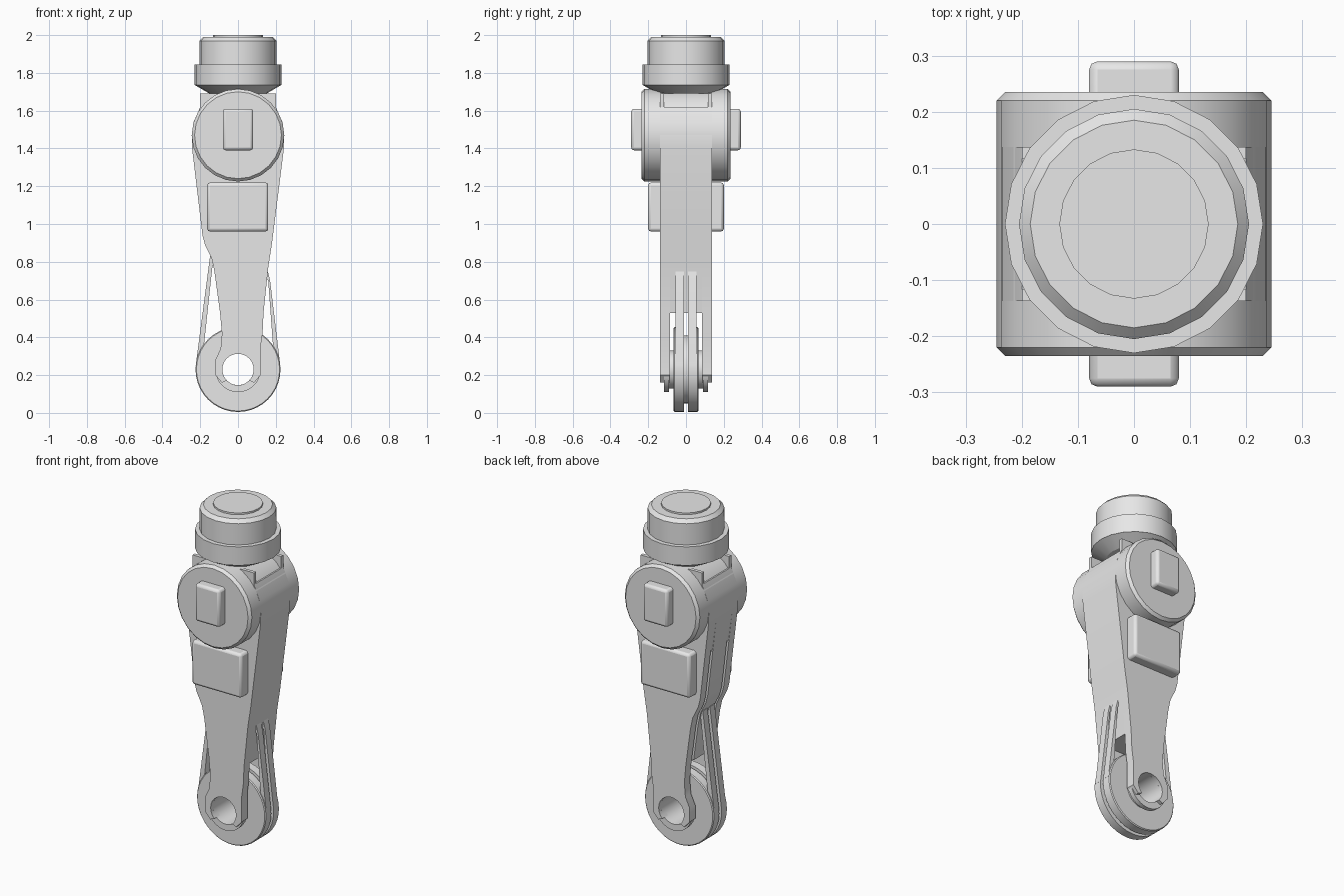
import bpy, bmesh, math
from mathutils import Matrix

if "Cube" in bpy.data.objects:
    bpy.data.objects.remove(bpy.data.objects["Cube"])

grey = bpy.data.materials.new("light_grey")
grey.use_nodes = True
grey.diffuse_color = (0.8, 0.8, 0.8, 1)
grey.node_tree.nodes["Principled BSDF"].inputs["Base Color"].default_value = (0.8, 0.8, 0.8, 1)


def finish(name, bm, smooth=30):
    bmesh.ops.remove_doubles(bm, verts=bm.verts, dist=0.0001)
    bmesh.ops.recalc_face_normals(bm, faces=bm.faces)
    mesh = bpy.data.meshes.new(name)
    bm.to_mesh(mesh)
    bm.free()
    mesh.materials.append(grey)
    ob = bpy.data.objects.new(name, mesh)
    bpy.context.collection.objects.link(ob)
    bpy.ops.object.select_all(action='DESELECT')
    ob.select_set(True)
    bpy.context.view_layer.objects.active = ob
    bpy.ops.object.shade_smooth_by_angle(angle=math.radians(smooth))
    return ob


def plate(name, outline, y0, y1):
    """Extrude an x-z outline from y0 to y1."""
    bm = bmesh.new()
    face = bm.faces.new([bm.verts.new((x, y0, z)) for x, z in outline])
    out = bmesh.ops.extrude_face_region(bm, geom=[face])
    moved = [v for v in out["geom"] if isinstance(v, bmesh.types.BMVert)]
    bmesh.ops.translate(bm, verts=moved, vec=(0, y1 - y0, 0))
    return finish(name, bm)


def lathe(name, profile, sides, z=0, along_y=False, closed=False):
    """Revolve (radius, height) points around z, or around y when along_y."""
    bm = bmesh.new()
    verts = [bm.verts.new((r, 0, h)) for r, h in profile]
    pairs = list(zip(verts, verts[1:] + verts[:1]))
    edges = [bm.edges.new(p) for p in (pairs if closed else pairs[:-1])]
    bmesh.ops.spin(bm, geom=verts + edges, axis=(0, 0, 1), cent=(0, 0, 0),
                   steps=sides, angle=math.tau)
    if along_y:
        bm.transform(Matrix.Rotation(math.pi / 2, 4, 'X'))
    bm.transform(Matrix.Translation((0, 0, z)))
    return finish(name, bm)


def block(name, x0, x1, y0, y1, z0, z1, bevel):
    ob = plate(name, [(x0, z0), (x1, z0), (x1, z1), (x0, z1)], y0, y1)
    mod = ob.modifiers.new("soft_edges", 'BEVEL')
    mod.width = bevel
    mod.segments = 2
    return ob


wheel_z, drum_z = 0.23, 1.47
bore = 0.083

# Top cap, collar and funnel
lathe("top_cap", [(0, 1.69), (0.15, 1.69), (0.228, 1.735), (0.23, 1.735), (0.23, 1.845),
                  (0.205, 1.845), (0.205, 1.97), (0.185, 1.99), (0.133, 1.99),
                  (0.133, 2.0), (0, 2.0)], 20)

# Pivot drum
lathe("pivot_drum", [(0, -0.235), (0.23, -0.235), (0.245, -0.22), (0.245, 0.22),
                     (0.23, 0.235), (0, 0.235)], 24, drum_z, True)

# Arm outlines, shared by the layers
right_upper = [(0.135, 0.53), (0.16, 0.77), (0.18, 0.9), (0.243, 1.4), (0.245, 1.47),
               (0.235, 1.54), (0.2, 1.62)]
left_upper = [(-0.2, 1.62), (-0.235, 1.54), (-0.245, 1.47), (-0.243, 1.4)]
left_waist = [(-0.188, 0.94), (-0.175, 0.89), (-0.14, 0.82), (-0.125, 0.75), (-0.095, 0.53)]
arch = [(bore * math.cos(a), wheel_z + bore * math.sin(a))
        for a in (math.radians(225 - 15 * i) for i in range(19))]

# Central core of the arm
plate("arm_core", right_upper + left_upper + left_waist, -0.065, 0.065)

for side, s in (("front", -1), ("back", 1)):
    # Slotted layer between core and cheek
    plate(side + "_slot_layer", right_upper + left_upper +
          [(-0.22, 1.22), (-0.15, 1.1), (-0.1, 0.8), (-0.05, 0.53)], s * 0.065, s * 0.085)
    # Cheek with forked end around the axle bore
    plate(side + "_cheek", right_upper + left_upper + left_waist +
          [(-0.085, 0.42), (-0.092, 0.34), (-0.12, 0.28), (-0.12, 0.2), (-0.085, 0.16)] +
          arch + [(0.085, 0.16), (0.12, 0.2), (0.12, 0.35), (0.13, 0.42)], s * 0.085, s * 0.137)
    # Raised lip under the collar
    plate(side + "_lip", [(-0.2, 1.6), (0.2, 1.6), (0.2, 1.69), (-0.2, 1.69)],
          s * 0.117, s * 0.137)
    # Washer against the cheek
    lathe(side + "_washer", [(bore, s * 0.09), (0.12, s * 0.09), (0.12, s * 0.117),
                             (bore, s * 0.117)], 32, wheel_z, True, True)
    # Side straps running from the wheel up into the arm
    plate(side + "_left_strap", [(-0.224, 0.25), (-0.148, 0.83), (-0.11, 0.87), (-0.115, 0.8),
                                 (-0.135, 0.78), (-0.18, 0.36), (-0.17, 0.23)],
          s * 0.011, s * 0.055)
    plate(side + "_right_strap", [(0.224, 0.25), (0.17, 0.7), (0.15, 0.78), (0.14, 0.72),
                                  (0.16, 0.7), (0.185, 0.36), (0.17, 0.23)],
          s * 0.011, s * 0.055)

# Grooved wheel with its hollow hub
lathe("wheel", [(bore, -0.1), (0.1, -0.1), (0.1, -0.065), (0.22, -0.065), (0.225, -0.06),
                (0.225, -0.011), (0.18, -0.011), (0.18, 0.011), (0.225, 0.011),
                (0.225, 0.06), (0.22, 0.065), (0.1, 0.065), (0.1, 0.1), (bore, 0.1)],
      40, wheel_z, True, True)

# Pivot key and cover block passing through the arm
block("pivot_key", -0.08, 0.08, -0.29, 0.29, 1.39, 1.61, 0.015)
block("cover_block", -0.163, 0.16, -0.2, 0.2, 0.96, 1.22, 0.015)
